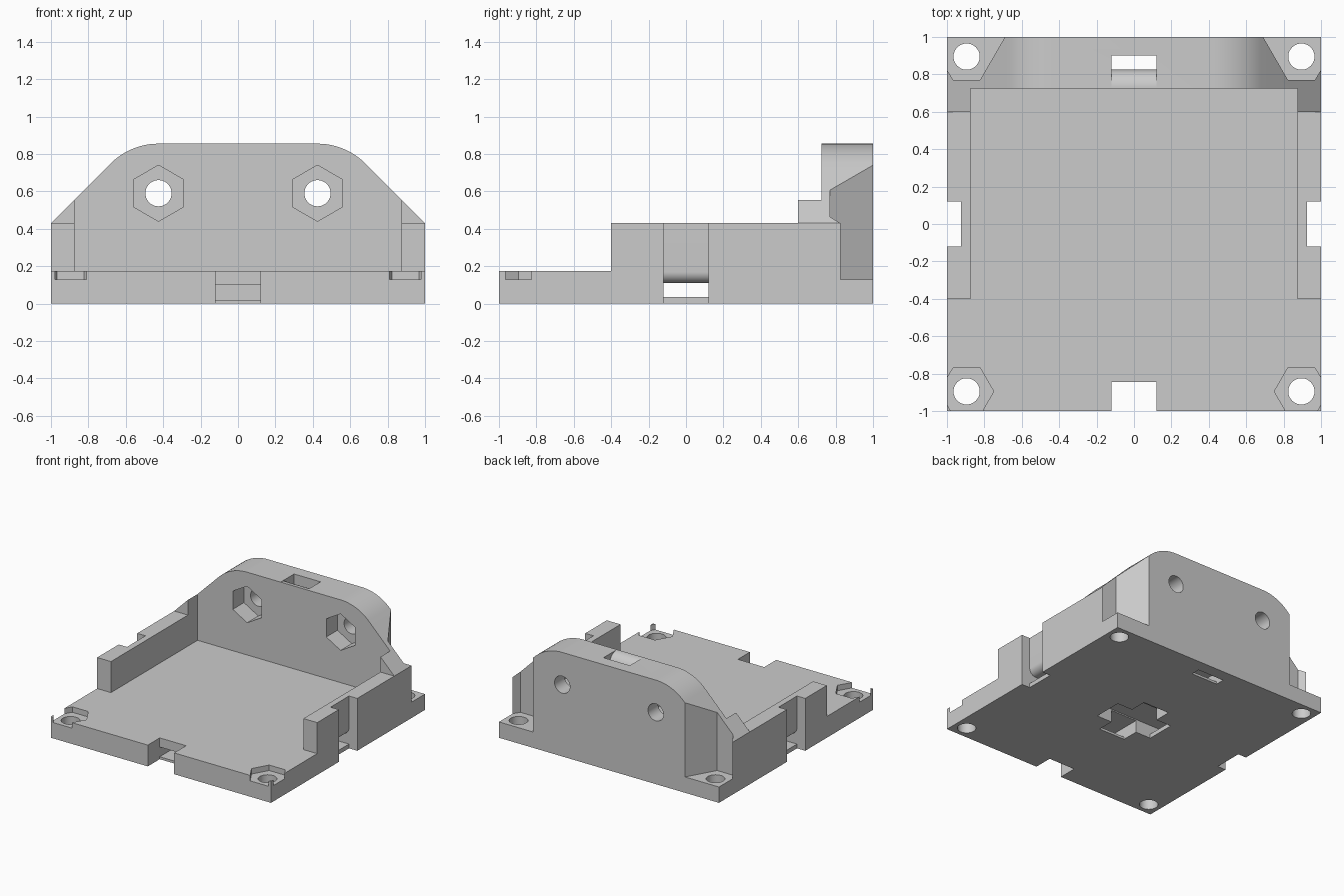
import bpy, bmesh
from math import cos, sin, radians
from mathutils import Vector

if "Cube" in bpy.data.objects:
    bpy.data.objects.remove(bpy.data.objects["Cube"])

grey = bpy.data.materials.new("plain grey")
grey.use_nodes = True
grey.diffuse_color = (0.6, 0.6, 0.6, 1)
grey.node_tree.nodes["Principled BSDF"].inputs["Base Color"].default_value = (0.6, 0.6, 0.6, 1)

# How a 2D profile point and a depth map to 3D for each extrusion axis
PLACE = {
    "x": lambda p, d: Vector((d, p[0], p[1])),
    "y": lambda p, d: Vector((p[0], d, p[1])),
    "z": lambda p, d: Vector((p[0], p[1], d)),
}


def prism(name, axis, points, start, end):
    """Extrude a closed profile along an axis."""
    bm = bmesh.new()
    face = bm.faces.new([bm.verts.new(PLACE[axis](p, start)) for p in points])
    grown = bmesh.ops.extrude_face_region(bm, geom=[face])["geom"]
    offset = PLACE[axis]((0, 0), end - start)
    bmesh.ops.translate(bm, verts=[v for v in grown if isinstance(v, bmesh.types.BMVert)], vec=offset)
    bmesh.ops.recalc_face_normals(bm, faces=bm.faces)
    mesh = bpy.data.meshes.new(name)
    bm.to_mesh(mesh)
    bm.free()
    mesh.materials.append(grey)
    obj = bpy.data.objects.new(name, mesh)
    bpy.context.collection.objects.link(obj)
    return obj


def arc(cx, cy, r, a0, a1, steps=12):
    angles = [radians(a0 + (a1 - a0) * i / steps) for i in range(steps + 1)]
    return [(cx + r * cos(a), cy + r * sin(a)) for a in angles]


def ring(cx, cy, r, sides, turn=0):
    return arc(cx, cy, r, turn, turn + 360, sides)[:-1]


def mirrored(half):
    """Complete a profile with its mirror image across the first coordinate."""
    return half + [(-a, b) for a, b in reversed(half)]


def cut(axis, points, start, end):
    cutter = prism("cutter", axis, points, start, end)
    cutter.hide_render = True
    mod = body.modifiers.new("cut", "BOOLEAN")
    mod.operation = "DIFFERENCE"
    mod.solver = "EXACT"
    mod.object = cutter
    bpy.context.view_layer.objects.active = body
    bpy.ops.object.modifier_apply(modifier=mod.name)
    bpy.data.objects.remove(cutter)


# Solid with the arched back-wall outline
outline = mirrored([(1, 0), (1, 0.43)] + arc(0.425, 0.493, 0.362, 45, 90))
body = prism("mount_bracket", "y", outline, -1, 1)

# Open tray: floor, side walls and low wall tops
cut("z", mirrored([(2, -2), (2, -0.4), (0.875, -0.4), (0.875, 0.725)]), 0.175, 2)
cut("z", mirrored([(2, -2), (2, 0.6)]), 0.43, 2)

for s in (-1, 1):
    # Corner screw holes with nut seats
    cut("z", ring(s * 0.895, -0.895, 0.145, 6), 0.13, 2)
    seat = [(1.1, 1), (1.1, 0.993), (0.967, 0.77), (0.823, 0.77), (0.69, 1), (0.69, 1.2), (1.1, 1.2)]
    cut("z", [(s * x, y) for x, y in seat], 0.13, 2)
    for y in (-0.895, 0.895):
        cut("z", ring(s * 0.895, y, 0.07, 48), -1, 2)
    # Back wall nut pockets and bolt holes
    cut("y", ring(s * 0.425, 0.59, 0.15, 6, 30), 0.5, 0.87)
    cut("y", ring(s * 0.425, 0.59, 0.07, 48), 0.5, 2)

# Strap channel from side to side, with rounded mouths and a bottom opening
side_half = [(0.26, -1), (0.26, 0.035), (0.925, 0.035), (0.925, -1), (2, -1), (2, 2), (0.925, 2)]
side_half += arc(0.865, 0.17, 0.06, 0, -90)
cut("y", mirrored(side_half), -0.12, 0.12)

# Strap channel from the front notch up through the back wall
long_strap = [(-0.26, -1), (-0.26, 0.02), (-0.845, 0.02), (-0.845, -1), (-2, -1), (-2, 2), (-0.845, 2), (-0.845, 0.1)]
long_strap += arc(0.765, 0.16, 0.06, -90, 0)
long_strap += arc(0.73, 0.76, 0.095, 0, 90)
long_strap += [(0.73, 2), (0.9, 2), (0.9, -1), (0.825, -1), (0.825, 0.02), (0.26, 0.02), (0.26, -1)]
cut("x", long_strap, -0.12, 0.12)

# Smooth the curved surfaces, keep the edges crisp
bpy.ops.object.select_all(action="DESELECT")
body.select_set(True)
bpy.context.view_layer.objects.active = body
bpy.ops.object.shade_smooth_by_angle(angle=radians(25))
